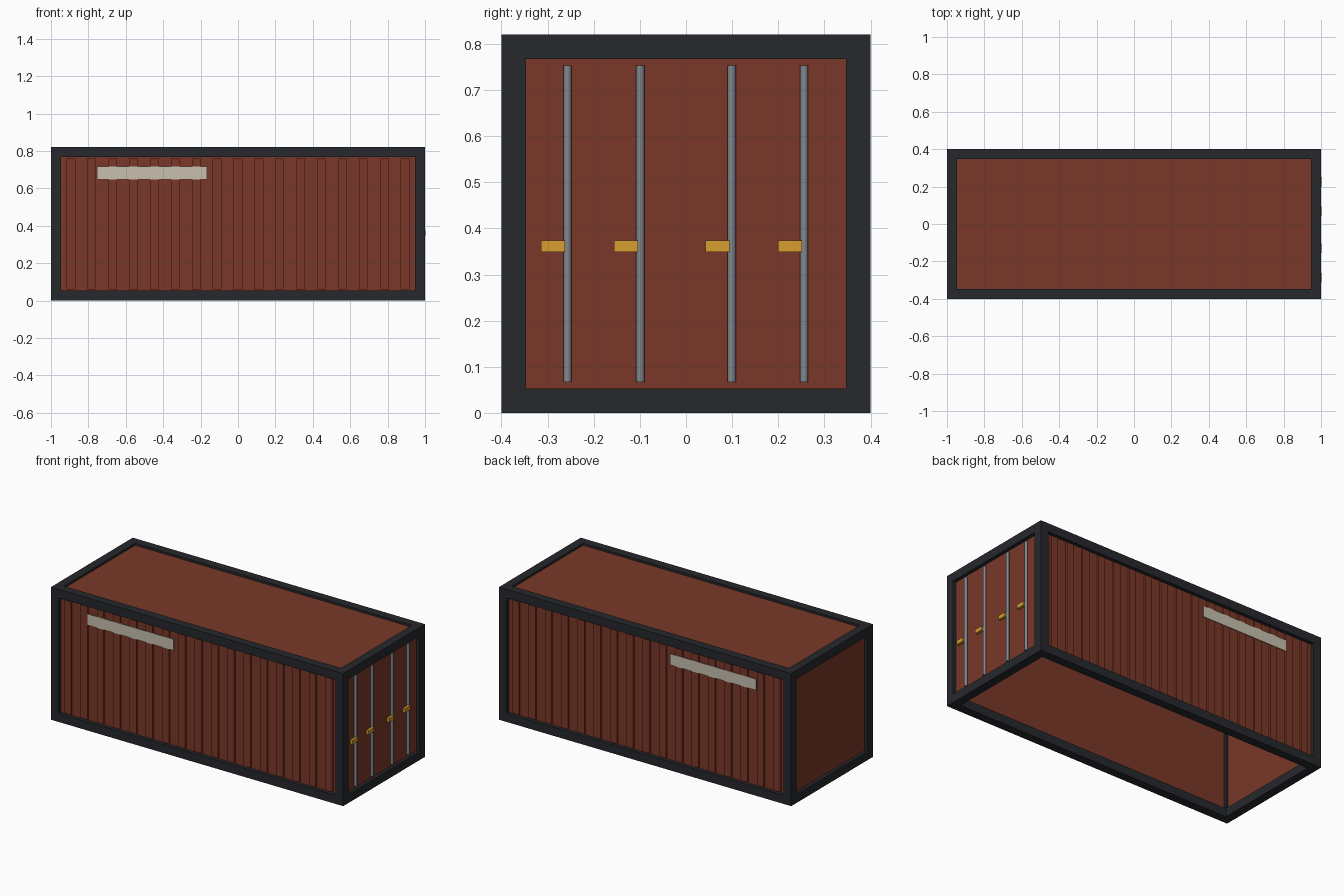
import bpy, bmesh
from mathutils import Matrix, Vector

if "Cube" in bpy.data.objects:
    bpy.data.objects.remove(bpy.data.objects["Cube"])

L, W, H = 1.0, 0.4, 0.82      # half length, half width, height
T = 0.053                     # frame bar thickness
REC, THK = 0.022, 0.015       # panel recess and thickness


def material(name, rgb):
    m = bpy.data.materials.new(name)
    m.diffuse_color = (*rgb, 1)
    m.use_nodes = True
    m.node_tree.nodes["Principled BSDF"].inputs["Base Color"].default_value = m.diffuse_color
    return m


RED = material("rust_red", (0.195, 0.04, 0.022))
DARK = material("dark_frame", (0.019, 0.021, 0.025))
CREAM = material("cream", (0.58, 0.53, 0.43))
STEEL = material("steel", (0.22, 0.24, 0.27))
YELLOW = material("yellow", (0.68, 0.34, 0.03))


def boxes(name, mat, spans):
    """One object from boxes given as (x0, x1, y0, y1, z0, z1)."""
    bm = bmesh.new()
    for x0, x1, y0, y1, z0, z1 in spans:
        c = Vector((x0 + x1, y0 + y1, z0 + z1)) / 2
        bmesh.ops.create_cube(bm, size=1, matrix=Matrix.Translation(c)
                              @ Matrix.Diagonal((x1 - x0, y1 - y0, z1 - z0, 1)))
    me = bpy.data.meshes.new(name)
    bm.to_mesh(me)
    bm.free()
    me.materials.append(mat)
    ob = bpy.data.objects.new(name, me)
    bpy.context.collection.objects.link(ob)
    return ob


def mirror(ob, x=False, y=False):
    m = ob.modifiers.new("Mirror", 'MIRROR')
    m.use_axis = (x, y, False)
    m.use_clip = False
    m.use_mirror_merge = False


# Frame: corner posts, long rails and end rails
mirror(boxes("corner_posts", DARK, [(L - T, L, -W, -W + T, 0, H)]), x=True, y=True)
levels = [(0, T), (H - T, H)]
mirror(boxes("long_rails", DARK, [(-L + T, L - T, -W, -W + T, *z) for z in levels]), y=True)
mirror(boxes("end_rails", DARK, [(L - T, L, -W + T, W - T, *z) for z in levels]), x=True)

# Panels: sides, ends and roof; the underside is open
x_in, y_in, z0, z1 = L - T + 0.005, W - T + 0.005, T - 0.005, H - T + 0.005
wall = -W + REC
mirror(boxes("side_panels", RED, [(-x_in, x_in, wall, wall + THK, z0, z1)]), y=True)
mirror(boxes("end_panels", RED, [(L - REC - THK, L - REC, -y_in, y_in, z0, z1)]), x=True)
boxes("roof_panel", RED, [(-x_in, x_in, -y_in, y_in, H - 0.028, H - 0.013)])

# Vertical ribs on both long sides
ribs = [-0.893 + i * 1.786 / 16 for i in range(17)]
mirror(boxes("side_ribs", RED, [(x - 0.0235, x + 0.0235, wall - 0.012, wall + 0.002, 0.06, 0.76)
                                for x in ribs]), y=True)

# Blank marking strip on both long sides
mirror(boxes("marking_strips", CREAM, [(-0.755, -0.167, wall - 0.015, wall - 0.011, 0.648, 0.717)]), y=True)

# Door lock rods and handles on the right end
for i, y in enumerate((-0.257, -0.099, 0.099, 0.256)):
    bpy.ops.mesh.primitive_cylinder_add(vertices=12, radius=0.009, depth=0.686,
                                        location=(0.985, y, 0.41))
    rod = bpy.context.object
    rod.name = f"lock_rod_{i + 1}"
    rod.data.materials.append(STEEL)
    bpy.ops.object.shade_smooth_by_angle()
    boxes(f"lock_handle_{i + 1}", YELLOW, [(0.986, 1.003, y - 0.057, y - 0.005, 0.349, 0.374)])
